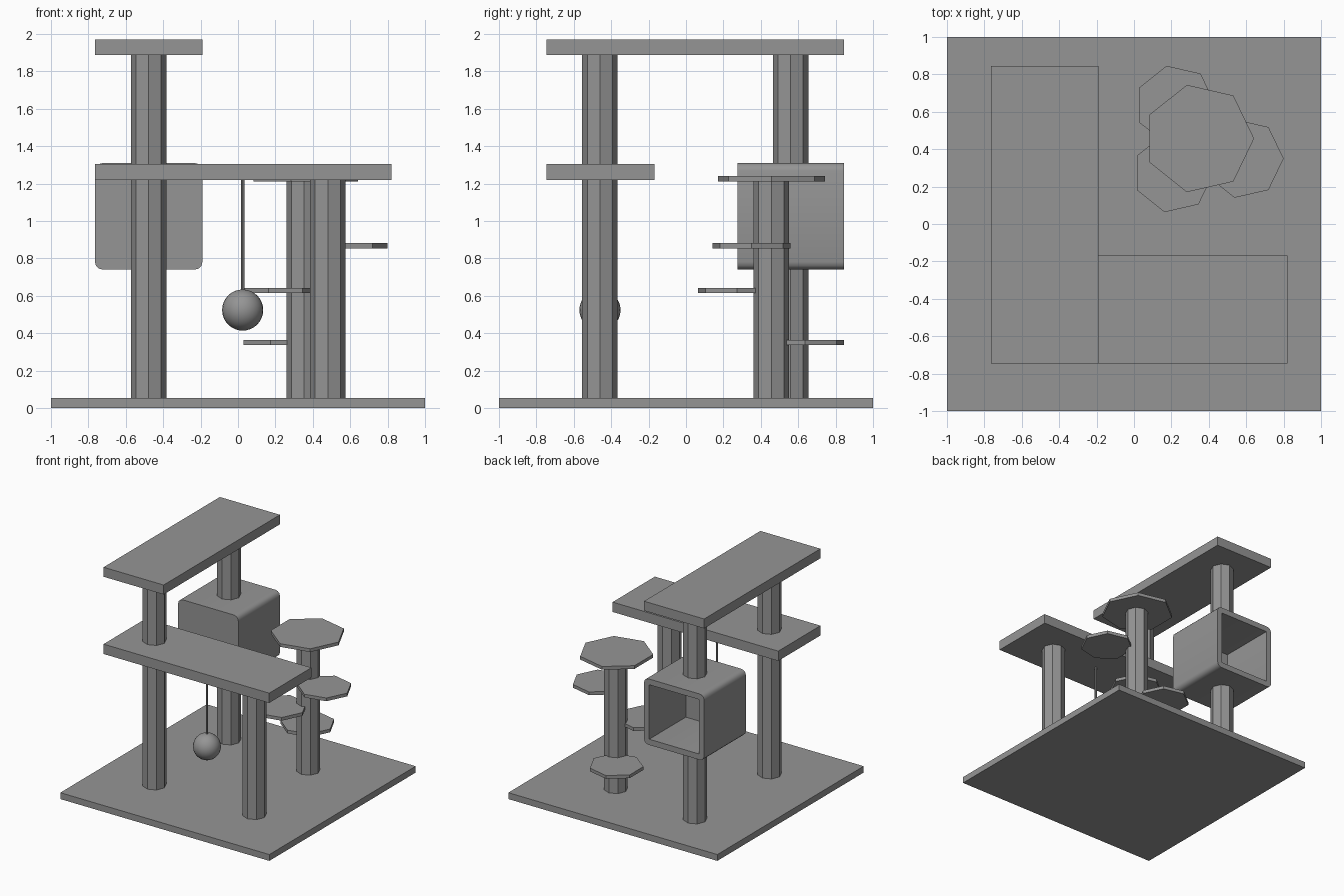
import bpy, bmesh
from math import pi
from mathutils import Matrix, Vector

cube = bpy.data.objects.get("Cube")
if cube:
    bpy.data.objects.remove(cube, do_unlink=True)

grey = bpy.data.materials.new("plain_grey")
grey.use_nodes = True
colour = (0.3, 0.3, 0.3, 1)
grey.diffuse_color = colour
grey.node_tree.nodes["Principled BSDF"].inputs["Base Color"].default_value = colour


def finish(name, bm, smooth=None):
    """Turn a bmesh into a named object, optionally smooth shaded."""
    bmesh.ops.recalc_face_normals(bm, faces=bm.faces)
    mesh = bpy.data.meshes.new(name)
    bm.to_mesh(mesh)
    bm.free()
    mesh.materials.append(grey)
    obj = bpy.data.objects.new(name, mesh)
    bpy.context.collection.objects.link(obj)
    if smooth:
        bpy.ops.object.select_all(action='DESELECT')
        obj.select_set(True)
        bpy.context.view_layer.objects.active = obj
        bpy.ops.object.shade_smooth_by_angle(angle=smooth)
    return obj


def block_mesh(low, high):
    low, high = Vector(low), Vector(high)
    bm = bmesh.new()
    bmesh.ops.create_cube(bm, size=1, matrix=Matrix.Translation((low + high) / 2)
                          @ Matrix.Diagonal((high - low).to_4d()))
    return bm


def board(name, low, high):
    return finish(name, block_mesh(low, high))


def prism(name, x, y, bottom, top, radius, sides):
    """Upright prism with one corner pointing along +x."""
    bm = bmesh.new()
    rings = []
    for z in (bottom, top):
        verts = [bm.verts.new(Matrix.Rotation(2 * pi * i / sides, 3, 'Z')
                              @ Vector((radius, 0, 0)) + Vector((x, y, z)))
                 for i in range(sides)]
        rings.append(verts)
        bm.faces.new(verts)
    for i in range(sides):
        j = (i + 1) % sides
        bm.faces.new((rings[0][i], rings[0][j], rings[1][j], rings[1][i]))
    return finish(name, bm)


LEFT, RIGHT = -0.765, -0.19
FRONT, BACK = -0.745, 0.845
POST_X, FRONT_Y, BACK_Y = -0.478, -0.46, 0.559
FLOOR, POST_R = 0.055, 0.095

# Flat boards
board("base", (-1, -1, 0), (1, 1, FLOOR))
board("top_platform", (LEFT, FRONT, 1.888), (RIGHT, BACK, 1.97))
board("middle_platform", (LEFT, FRONT, 1.22), (0.82, -0.168, 1.305))

# Octagonal posts
for name, x, y, low, high in (
        ("front_tall_post", POST_X, FRONT_Y, FLOOR, 1.888),
        ("front_short_post", 0.48, FRONT_Y, FLOOR, 1.22),
        ("back_lower_post", POST_X, BACK_Y, FLOOR, 0.74),
        ("back_upper_post", POST_X, BACK_Y, 1.31, 1.888),
        ("step_post", 0.353, 0.456, FLOOR, 1.215)):
    prism(name, x, y, low, high, POST_R, 8)

# Seven-sided steps around the step post
for name, x, y, top, radius in (
        ("low_step", 0.222, 0.636, 0.365, 0.215),
        ("middle_step", 0.211, 0.273, 0.643, 0.215),
        ("high_step", 0.585, 0.35, 0.882, 0.215),
        ("top_step", 0.348, 0.457, 1.24, 0.294)):
    prism(name, x, y, top - 0.028, top, radius, 7)

# Hollow box with rounded long edges, open at the back
bm = block_mesh((LEFT, 0.275, 0.74), (RIGHT, BACK, 1.31))
long_edges = [e for e in bm.edges
              if abs(e.verts[0].co.y - e.verts[1].co.y) > 0.1]
bmesh.ops.bevel(bm, geom=long_edges, offset=0.042, segments=3, profile=0.5,
                affect='EDGES')
opening = max(bm.faces, key=lambda f: f.calc_center_median().y)
bmesh.ops.inset_region(bm, faces=[opening], thickness=0.05)
floor = bmesh.ops.extrude_discrete_faces(bm, faces=[opening])["faces"][0]
# Scale the recessed opening so its corners stay rounded
rim = {v for e in floor.edges for v in e.verts}
bmesh.ops.translate(bm, verts=list(rim), vec=(0, -0.5, 0))
finish("hideaway_box", bm, pi / 4)

# Hanging ball on a string
bm = bmesh.new()
bmesh.ops.create_uvsphere(bm, u_segments=24, v_segments=16, radius=0.11,
                          matrix=Matrix.Translation((0.025, FRONT_Y, 0.524)))
finish("hanging_ball", bm, pi / 4)
prism("ball_string", 0.025, FRONT_Y, 0.62, 1.225, 0.009, 8)
